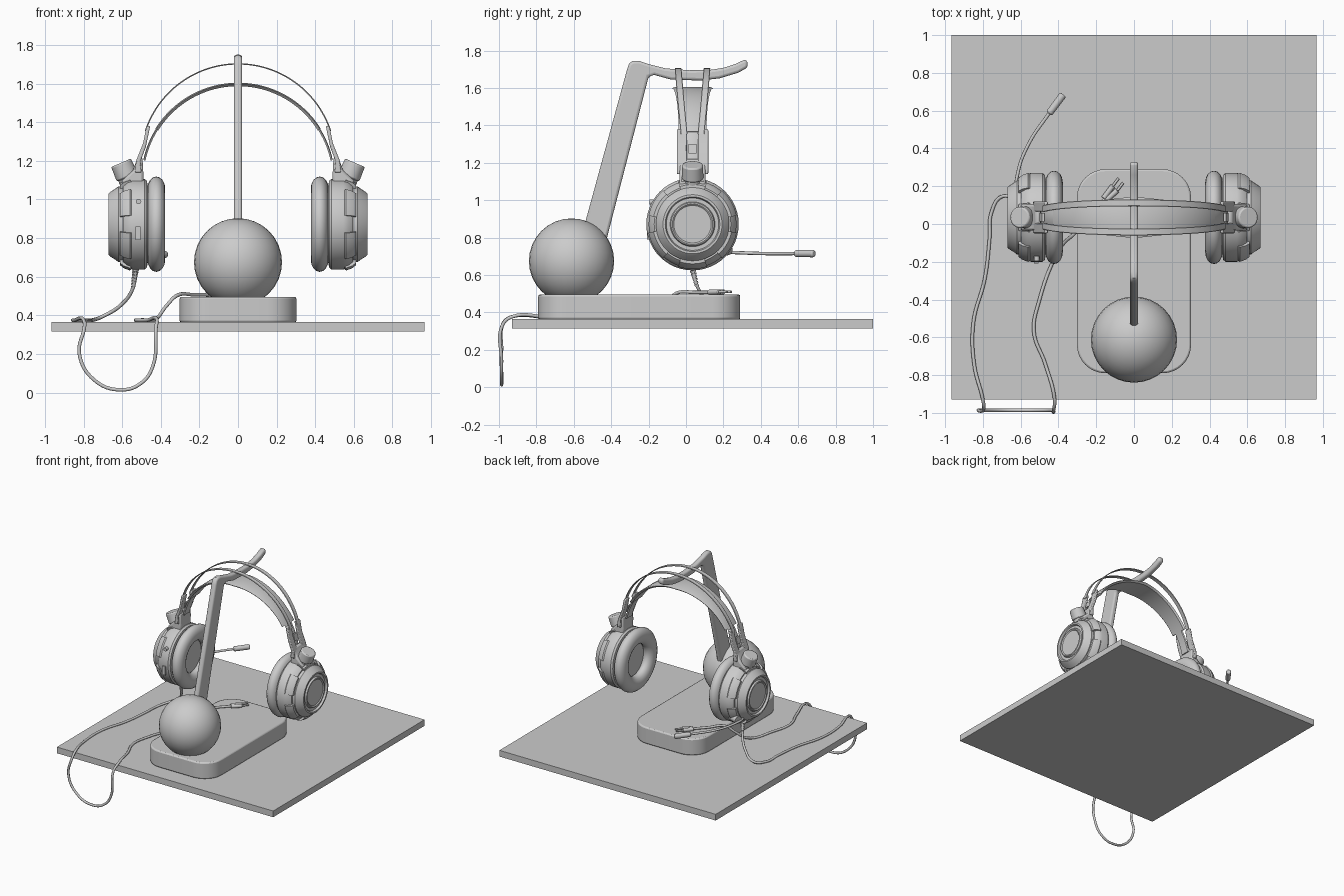
import bpy, bmesh, math
from mathutils import Vector

if "Cube" in bpy.data.objects:
    bpy.data.objects.remove(bpy.data.objects["Cube"])

YC, ZC = 0.035, 0.872   # headset centre line


def finish(bm, name, bevel=0.0, angle=35, segs=2):
    bmesh.ops.recalc_face_normals(bm, faces=bm.faces)
    me = bpy.data.meshes.new(name)
    bm.to_mesh(me)
    bm.free()
    ob = bpy.data.objects.new(name, me)
    bpy.context.collection.objects.link(ob)
    smooth(ob, angle)
    if bevel:
        m = ob.modifiers.new("bevel", 'BEVEL')
        m.width, m.segments, m.limit_method = bevel, segs, 'ANGLE'
        m.angle_limit = math.radians(50)
    return ob


def smooth(ob, angle=35):
    bpy.ops.object.select_all(action='DESELECT')
    ob.select_set(True)
    bpy.context.view_layer.objects.active = ob
    bpy.ops.object.shade_smooth_by_angle(angle=math.radians(angle))


def prism(name, pts, offset, bevel=0.0, segs=2):
    """Extrude a flat outline of 3D points along an offset."""
    bm = bmesh.new()
    f = bm.faces.new([bm.verts.new(p) for p in pts])
    r = bmesh.ops.extrude_face_region(bm, geom=[f])
    bmesh.ops.translate(bm, vec=offset, verts=[v for v in r['geom'] if isinstance(v, bmesh.types.BMVert)])
    return finish(bm, name, bevel, segs=segs)


def skin(name, rings, close=False, angle=35):
    """Join equal closed rings of points with quads."""
    bm = bmesh.new()
    vs = [[bm.verts.new(p) for p in r] for r in rings]
    n = len(vs[0])
    for i in range(len(vs) if close else len(vs) - 1):
        a, b = vs[i], vs[(i + 1) % len(vs)]
        for k in range(n):
            bm.faces.new((a[k], a[(k + 1) % n], b[(k + 1) % n], b[k]))
    if not close:
        bm.faces.new(vs[0])
        bm.faces.new(vs[-1])
    return finish(bm, name, angle=angle)


def lathe(name, prof, s, n=48, close=False):
    """Revolve (radius, x) points about the ear cup axis on side s."""
    return skin(name, [[(s * x, YC + r * math.cos(t), ZC + r * math.sin(t))
                        for t in (2 * math.pi * k / n for k in range(n))] for r, x in prof], close)


def rod(name, a, b, r1, r2=None, n=24, bevel=0.0):
    a, b = Vector(a), Vector(b)
    bm = bmesh.new()
    bmesh.ops.create_cone(bm, cap_ends=True, segments=n, radius1=r1, radius2=r1 if r2 is None else r2, depth=(b - a).length)
    q = (b - a).to_track_quat('Z', 'Y')
    for v in bm.verts:
        v.co = q @ v.co + (a + b) / 2
    return finish(bm, name, bevel)


def tube(name, pts, r):
    cu = bpy.data.curves.new(name, 'CURVE')
    cu.dimensions, cu.bevel_depth, cu.bevel_resolution, cu.resolution_u = '3D', r, 2, 8
    cu.use_fill_caps = True
    sp = cu.splines.new('BEZIER')
    sp.bezier_points.add(len(pts) - 1)
    for bp, p in zip(sp.bezier_points, pts):
        bp.co = p
        bp.handle_left_type = bp.handle_right_type = 'AUTO'
    ob = bpy.data.objects.new(name, cu)
    bpy.context.collection.objects.link(ob)
    bpy.ops.object.select_all(action='DESELECT')
    ob.select_set(True)
    bpy.context.view_layer.objects.active = ob
    bpy.ops.object.convert(target='MESH')
    smooth(bpy.context.object, 60)


def band(name, zc, R, a0, a1, half, mid, th, n=48):
    """Arched strip; half(t) and mid(t) give half width and y centre, t = |angle|."""
    rings = []
    for i in range(n + 1):
        a = math.radians(a0 + (a1 - a0) * i / n)
        t = abs(math.degrees(a))
        w, m = half(t), YC + mid(t)
        rings.append([((R + d) * math.sin(a), m + y * w, zc + (R + d) * math.cos(a))
                      for y, d in ((-1, -.3 * th), (-.85, -th), (.85, -th), (1, -.3 * th), (.85, 0), (-.85, 0))])
    return skin(name, rings)


# Board and stand base
prism("board", [(-.965, -.93, .315), (.965, -.93, .315), (.965, 1, .315), (-.965, 1, .315)], (0, 0, .05))
outline = []
for cx, cy, a0 in ((.15, .14, 0), (-.15, .14, 90), (-.15, -.64, 180), (.15, -.64, 270)):
    for k in range(9):
        a = math.radians(a0 + k * 11.25)
        outline.append((cx + .152 * math.cos(a), cy + .15 * math.sin(a), .362))
prism("stand_base", outline, (0, 0, .134), .01)

# Ball and bent stand arm
bm = bmesh.new()
bmesh.ops.create_uvsphere(bm, u_segments=32, v_segments=16, radius=.228)
finish(bm, "ball").location = (0, -.612, .675)
arm = [(-.575, .75), (-.315, 1.70), (-.305, 1.73), (-.285, 1.745), (-.25, 1.745), (-.2, 1.728), (-.11, 1.705),
       (.02, 1.695), (.13, 1.697), (.2, 1.708), (.26, 1.727), (.31, 1.75), (.328, 1.748), (.33, 1.71),
       (.28, 1.682), (.18, 1.652), (.08, 1.64), (-.08, 1.645), (-.17, 1.67), (-.2, 1.66), (-.435, .75)]
prism("stand_arm", [(-.022, y, z) for y, z in arm], (.044, 0, 0), .014, 3)

# Headband: padded strap, its tongues and two spring strips
band("headband_strap", 1.10, .505, -58, 58, lambda t: .11 - .035 * math.sin(math.radians(t * 90 / 58)),
     lambda t: 0, .018)
for s, side in ((-1, "left"), (1, "right")):
    band("strap_tongue_" + side, 1.10, .502, s * 56, s * 78, lambda t: .04, lambda t: 0, .012, 10)
for s, side in ((-1, "front"), (1, "rear")):
    band("spring_strip_" + side, 1.198, .508, -72, 72, lambda t: .018,
         lambda t: s * (.077 - .032 * (t / 72) ** 2), .007)

# Ear cups with pads, arms and knobs
shell = [(.001, .45), (.2, .45), (.2, .468), (.225, .472), (.235, .485), (.235, .545), (.227, .572), (.205, .597),
         (.196, .597), (.196, .62), (.188, .63), (.165, .665), (.158, .671), (.146, .671), (.14, .656), (.12, .656),
         (.115, .668), (.108, .671), (.1, .664), (.001, .664)]
for s, side in ((-1, "left"), (1, "right")):
    lathe("ear_cup_" + side, shell, s)
    pad = [(.185 + .062 * math.cos(t), .423 + .046 * math.sin(t)) for t in (math.pi * k / 8 for k in range(16))]
    lathe("ear_pad_" + side, pad, s, close=True)
    # raised trim segments round the rim
    for i in range(6):
        rings = []
        for k in range(9):
            t = math.radians(90 + 60 * i - 19 + 38 * k / 8)
            rings.append([(s * x, YC + r * math.cos(t), ZC + r * math.sin(t))
                          for r, x in ((.19, .59), (.232, .55), (.24, .56), (.228, .592), (.212, .612), (.19, .612))])
        skin("rim_segment_%s_%d" % (side, i + 1), rings)
    # forked slider arm
    fork = [(.455, 1.38), (.474, 1.38), (.492, 1.29), (.528, 1.2), (.535, 1.14), (.5, 1.14), (.505, 1.2), (.478, 1.27)]
    for e in (-1, 1):
        prism("slider_prong_" + side, [(s * x, YC + e * .03, z) for x, z in fork], (0, e * .054, 0), .006)
    bar = [(.475, 1.30), (.487, 1.30), (.50, 1.25), (.487, 1.25)]
    prism("slider_bar_" + side, [(s * x, YC - .022, z) for x, z in bar], (0, .044, 0))
    foot = [(.495, 1.22), (.52, 1.22), (.545, 1.15), (.60, 1.10), (.60, 1.06), (.49, 1.06), (.49, 1.13)]
    prism("slider_foot_" + side, [(s * x, YC - .07, z) for x, z in foot], (0, .14, 0), .012)
    # tilted pivot knob
    rod("knob_stem_" + side, (s * .555, YC, 1.06), (s * .585, YC, 1.14), .048)
    rod("knob_" + side, (s * .574, YC, 1.115), (s * .606, YC, 1.19), .058, .056, 32, .008)

# Microphone boom and small controls on the left cup
tube("mic_boom", [(-.53, YC - .02, .735), (-.62, .16, .725), (-.615, .27, .72), (-.56, .42, .715), (-.44, .60, .715)], .009)
rod("mic_tip", (-.45, .585, .715), (-.375, .685, .715), .019, .02, 16, .008)
rod("mic_hinge", (-.55, .2, .74), (-.62, .22, .735), .03)
rod("volume_button", (-.515, -.17, .99), (-.515, -.195, .99), .014, n=12)
prism("side_switch", [(-.53, -.195, .79), (-.505, -.195, .79), (-.505, -.195, .86), (-.53, -.195, .86)], (0, -.014, 0))

# Cable: from the cup, over the board, looping off the front edge and back to the plugs
cable = [(-.53, .03, .65), (-.545, .06, .54), (-.61, .115, .45), (-.70, .145, .395), (-.755, .06, .375),
         (-.765, -.08, .375), (-.79, -.29, .375), (-.85, -.52, .375), (-.845, -.75, .375), (-.80, -.93, .377),
         (-.795, -.975, .345), (-.822, -.986, .2), (-.745, -.986, .065), (-.61, -.986, .014), (-.50, -.986, .05),
         (-.44, -.986, .14), (-.425, -.98, .335), (-.42, -.93, .377), (-.47, -.74, .375), (-.53, -.57, .375),
         (-.50, -.40, .376), (-.42, -.18, .385), (-.37, -.10, .45), (-.315, -.05, .503), (-.23, .05, .507),
         (-.155, .13, .507)]
tube("cable", cable, .0095)
for i in range(7):
    a, b = Vector((-.53, .032, .64)), Vector((-.543, .056, .55))
    p = a.lerp(b, i / 6)
    rod("strain_relief_ring_%d" % (i + 1), p, p + (b - a) * .1, .017 - .001 * i, n=16)
for i, d in enumerate((-.012, .012)):
    rod("plug_grip_%d" % (i + 1), (-.155 + d * .5, .13 - d * .5, .508), (-.10 + d, .19 - d, .510), .014, n=16, bevel=.003)
    rod("plug_pin_%d" % (i + 1), (-.10 + d, .19 - d, .510), (-.07 + d, .23 - d, .510), .007, n=12)
